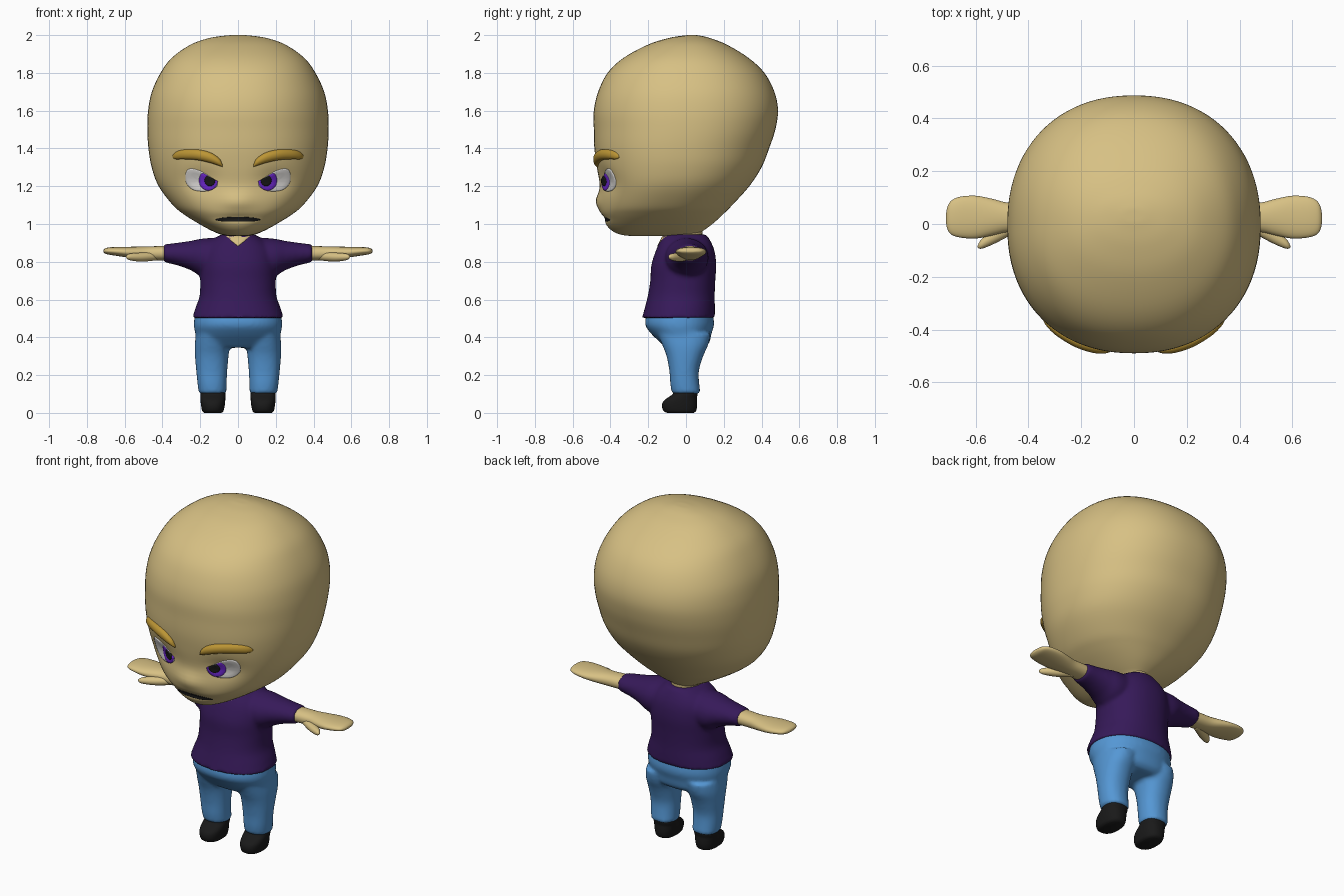
import bpy, bmesh, math
from mathutils import Vector
from mathutils.bvhtree import BVHTree


def material(name, rgb):
    m = bpy.data.materials.new(name)
    m.diffuse_color = (*rgb, 1)
    return m


SKIN = material("skin", (0.68, 0.53, 0.23))
SHIRT = material("shirt_purple", (0.037, 0.010, 0.10))
DENIM = material("denim", (0.09, 0.31, 0.66))
BLACK = material("black", (0.01, 0.01, 0.01))
GOLD = material("gold", (0.50, 0.30, 0.035))
WHITE = material("eye_white", (0.70, 0.68, 0.66))
VIOLET = material("violet", (0.15, 0.02, 0.60))


def spline(rows, sub, cyclic=False):
    """Catmull-Rom interpolation of rows of numbers."""
    n, out = len(rows), []
    get = lambda i: rows[i % n] if cyclic else rows[max(0, min(n - 1, i))]
    for i in range(n if cyclic else n - 1):
        p0, p1, p2, p3 = (Vector(get(i + k)) for k in (-1, 0, 1, 2))
        for s in range(sub):
            t = s / sub
            out.append(0.5 * (2 * p1 + (p2 - p0) * t + (2 * p0 - 5 * p1 + 4 * p2 - p3) * t * t
                              + (3 * p1 - p0 - 3 * p2 + p3) * t ** 3))
    if not cyclic:
        out.append(Vector(rows[-1]))
    return out


def loft(bm, rows, axis="z", n=32, sub=4, power=2.0, side=1):
    """Skin superellipse rings; row = position, centre a, centre b, radius a, radius b."""
    rings = []
    for pos, ca, cb, ra, rb in spline(rows, sub):
        ring = []
        for k in range(n):
            c, s = math.cos(k * math.tau / n), math.sin(k * math.tau / n)
            a = ca + ra * math.copysign(abs(c) ** (2 / power), c)
            b = cb + rb * math.copysign(abs(s) ** (2 / power), s)
            ring.append(bm.verts.new((a * side, b, pos) if axis == "z" else (pos * side, a, b)))
        rings.append(ring)
    for r, q in zip(rings, rings[1:]):
        for k in range(n):
            bm.faces.new((r[k], r[k - 1], q[k - 1], q[k]))
    bm.faces.new(rings[0])
    bm.faces.new(rings[-1])


def finish(bm, name, mat, mirror=False, blend=0):
    bmesh.ops.recalc_face_normals(bm, faces=bm.faces)
    for f in bm.faces:
        f.smooth = True
    me = bpy.data.meshes.new(name)
    bm.to_mesh(me)
    bm.free()
    me.materials.append(mat)
    ob = bpy.data.objects.new(name, me)
    bpy.context.collection.objects.link(ob)
    if mirror:
        ob.modifiers.new("Mirror", "MIRROR").use_mirror_merge = False
    if blend:  # fuse overlapping volumes into one soft skin
        r = ob.modifiers.new("Fuse", "REMESH")
        r.mode, r.voxel_size, r.use_smooth_shade = "VOXEL", 0.011, True
        s = ob.modifiers.new("Soften", "SMOOTH")
        s.factor, s.iterations = 0.5, blend
    return ob


def surface(ob):
    bpy.context.view_layer.update()
    tree = BVHTree.FromObject(ob, bpy.context.evaluated_depsgraph_get())

    def front_y(x, z):
        hit = tree.ray_cast(Vector((x, -2, z)), Vector((0, 1, 0)))[0]
        return hit.y if hit else -0.1
    return front_y


def patch(name, outline, front_y, lift, mat, mirror=True, sub=5):
    """Thin smooth patch laid over the front of a surface."""
    pts = spline(outline, sub, True) if sub > 1 else [Vector(p) for p in outline]
    mid = sum(pts, Vector((0, 0))) / len(pts)
    bm, rings = bmesh.new(), []
    for f, up in ((1, -0.015), (1, lift * 0.6), (0.9, lift), (0.6, lift), (0.3, lift), (0.02, lift)):
        ring = []
        for p in pts:
            q = mid + (p - mid) * f
            ring.append(bm.verts.new((q.x, front_y(q.x, q.y) - up, q.y)))
        rings.append(ring)
    for r, q in zip(rings, rings[1:]):
        for k in range(len(pts)):
            bm.faces.new((r[k], r[k - 1], q[k - 1], q[k]))
    bm.faces.new(rings[-1])
    finish(bm, name, mat, mirror)


# Head: height, half width, front y, back y
HEAD = [(0.936, 0.01, -0.20, -0.16), (0.939, 0.07, -0.32, 0.05), (0.96, 0.13, -0.385, 0.085),
        (1.00, 0.205, -0.425, 0.14), (1.05, 0.285, -0.445, 0.195), (1.10, 0.345, -0.452, 0.245),
        (1.20, 0.42, -0.455, 0.335), (1.30, 0.457, -0.472, 0.40), (1.40, 0.474, -0.485, 0.44),
        (1.50, 0.48, -0.488, 0.473), (1.60, 0.476, -0.488, 0.487), (1.70, 0.456, -0.465, 0.468),
        (1.80, 0.41, -0.415, 0.415), (1.88, 0.35, -0.33, 0.33), (1.95, 0.25, -0.20, 0.215),
        (1.985, 0.15, -0.09, 0.125), (1.998, 0.06, -0.01, 0.07), (2.0, 0.01, 0.02, 0.04)]
bm = bmesh.new()
loft(bm, [(z, 0, (f + b) / 2, w, (b - f) / 2) for z, w, f, b in HEAD], n=96, sub=5, power=2.2)
for v in bm.verts:  # nose bump, eye sockets and mouth crease
    if v.co.y < -0.15:
        x, z = abs(v.co.x), v.co.z
        bump = lambda cx, cz, sx, sz: math.exp(-((x - cx) / sx) ** 2 - ((z - cz) / sz) ** 2)
        v.co.y += (0.022 * bump(0.20, 1.23, 0.09, 0.06) - 0.025 * bump(0, 1.12, 0.09, 0.05)
                   + 0.012 * bump(0, 1.03, 0.12, 0.018))
head = finish(bm, "head", SKIN)
face = surface(head)

# Eyes: white, iris and pupil cut by a slanted lid
lid = lambda x: 1.228 + (x - 0.11) * 0.55
disc = lambda cx, cz, r: [(cx + r * math.cos(a), min(cz + r * 1.05 * math.sin(a), lid(cx + r * math.cos(a))))
                          for a in (k * math.tau / 32 for k in range(32))]
patch("eye_white", [(0.108, 1.215), (0.135, 1.183), (0.18, 1.173), (0.235, 1.18), (0.27, 1.21), (0.279, 1.25),
                    (0.266, 1.288), (0.225, 1.29), (0.165, 1.262)], face, 0.006, WHITE)
patch("iris", disc(0.157, 1.23, 0.05), face, 0.010, VIOLET, sub=1)
patch("pupil", disc(0.149, 1.23, 0.029), face, 0.014, BLACK, sub=1)

# Mouth slit
patch("mouth", [(-0.12, 1.022), (-0.08, 1.034), (0, 1.037), (0.08, 1.034), (0.12, 1.022),
                (0.08, 1.014), (0, 1.013), (-0.08, 1.014)], face, 0.002, BLACK, mirror=False)

# Eyebrows
bm = bmesh.new()
BROW = [(0.082, 1.308, 0.006), (0.10, 1.328, 0.020), (0.15, 1.352, 0.028), (0.22, 1.367, 0.028),
        (0.29, 1.368, 0.025), (0.33, 1.362, 0.019), (0.346, 1.357, 0.005)]
loft(bm, [(x, face(x, z) - 0.002, z, 0.9 * r, r) for x, z, r in BROW], axis="x", n=20)
finish(bm, "eyebrow", GOLD, True)

# Neck
bm = bmesh.new()
loft(bm, [(0.86, 0, -0.01, 0.085, 0.09), (0.93, 0, -0.015, 0.08, 0.10), (1.0, 0, -0.02, 0.09, 0.11)])
finish(bm, "neck", SKIN)

# Shirt: torso fused with both sleeves
bm = bmesh.new()
loft(bm, [(0.502, 0, -0.04, 0.243, 0.193), (0.56, 0, -0.032, 0.224, 0.185), (0.62, 0, -0.025, 0.203, 0.177),
          (0.70, 0, -0.017, 0.20, 0.172), (0.78, 0, -0.012, 0.20, 0.172), (0.85, 0, -0.005, 0.19, 0.158),
          (0.90, 0, -0.003, 0.155, 0.138), (0.945, 0, -0.005, 0.09, 0.113)], n=48, power=2.2)
for side in (1, -1):
    loft(bm, [(0.05, 0, 0.83, 0.11, 0.10), (0.18, 0.005, 0.822, 0.115, 0.102), (0.25, 0.01, 0.833, 0.095, 0.078),
              (0.32, 0.015, 0.841, 0.078, 0.060), (0.395, 0.02, 0.845, 0.066, 0.047)], axis="x", side=side)
shirt = finish(bm, "shirt", SHIRT, blend=6)

# Open collar showing skin
patch("collar_opening", [(-0.065, 0.936), (0, 0.938), (0.065, 0.936), (0.033, 0.908), (0, 0.882), (-0.033, 0.908)],
      surface(shirt), 0.004, SKIN, mirror=False, sub=1)

# Forearms with mitten hands and thumbs
bm = bmesh.new()
loft(bm, [(0.34, 0.02, 0.845, 0.055, 0.040), (0.42, 0.022, 0.845, 0.055, 0.038), (0.48, 0.025, 0.845, 0.056, 0.036),
          (0.54, 0.026, 0.848, 0.070, 0.032), (0.60, 0.026, 0.852, 0.081, 0.027), (0.66, 0.026, 0.856, 0.077, 0.022),
          (0.695, 0.024, 0.857, 0.062, 0.017), (0.709, 0.022, 0.857, 0.035, 0.009), (0.712, 0.022, 0.857, 0.01, 0.003)],
     axis="x", power=2.2)
loft(bm, [(0.43, 0.005, 0.83, 0.025, 0.022), (0.50, -0.03, 0.825, 0.030, 0.024), (0.55, -0.058, 0.825, 0.026, 0.021),
          (0.58, -0.077, 0.826, 0.017, 0.015), (0.592, -0.085, 0.826, 0.004, 0.004)], axis="x", n=20)
finish(bm, "arm", SKIN, True)

# Trousers: hips fused with both legs
bm = bmesh.new()
loft(bm, [(0.345, 0, -0.005, 0.17, 0.10), (0.37, 0, -0.005, 0.215, 0.128), (0.42, 0, -0.025, 0.226, 0.160),
          (0.47, 0, -0.034, 0.234, 0.183), (0.535, 0, -0.033, 0.226, 0.172)], n=48, power=2.2)
for side in (1, -1):
    loft(bm, [(0.10, 0.134, 0.002, 0.073, 0.076), (0.15, 0.137, -0.006, 0.077, 0.077), (0.22, 0.139, -0.01, 0.082, 0.078),
              (0.30, 0.139, -0.006, 0.089, 0.097), (0.36, 0.136, -0.004, 0.093, 0.122), (0.42, 0.13, -0.01, 0.093, 0.14)],
         side=side, power=2.2)
finish(bm, "trousers", DENIM, blend=6)

# Shoes
bm = bmesh.new()
loft(bm, [(0.0, 0.133, -0.03, 0.045, 0.070), (0.010, 0.133, -0.033, 0.056, 0.086), (0.035, 0.133, -0.034, 0.062, 0.093),
          (0.06, 0.133, -0.031, 0.065, 0.090), (0.08, 0.133, -0.020, 0.066, 0.078), (0.10, 0.133, -0.004, 0.066, 0.066),
          (0.125, 0.133, 0.0, 0.062, 0.062)], power=2.4)
finish(bm, "shoe", BLACK, True)
